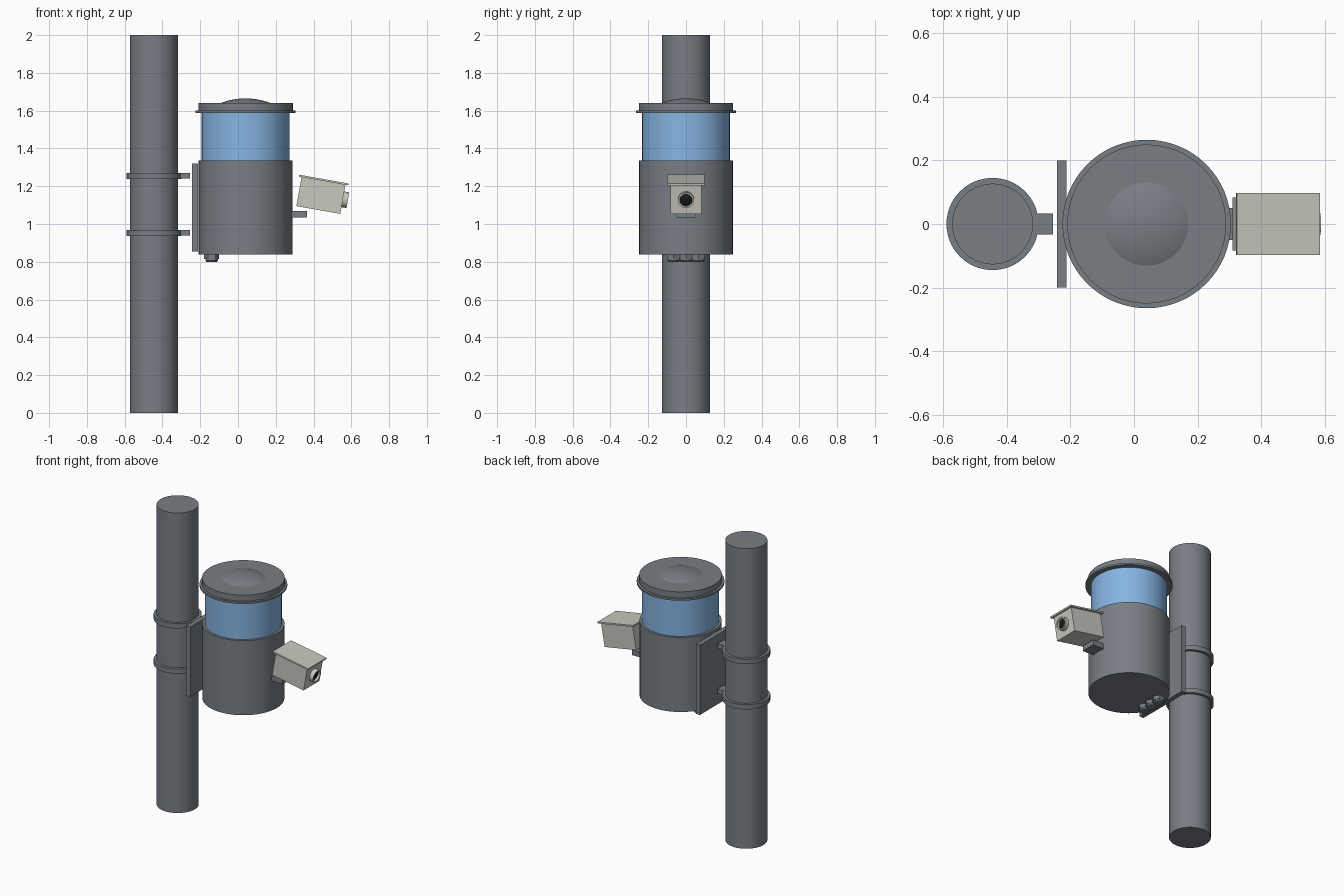
import bpy, bmesh
from math import radians, pi
from mathutils import Matrix, Vector

cube = bpy.data.objects.get("Cube")
if cube:
    bpy.data.objects.remove(cube, do_unlink=True)


def material(name, color):
    m = bpy.data.materials.new(name)
    m.use_nodes = True
    m.diffuse_color = (*color, 1)
    m.node_tree.nodes["Principled BSDF"].inputs["Base Color"].default_value = (*color, 1)
    return m


grey = material("steel grey", (0.19, 0.21, 0.235))
blue = material("blue glass", (0.24, 0.46, 0.76))
ivory = material("pale housing", (0.58, 0.58, 0.52))
black = material("lens black", (0.01, 0.01, 0.01))


def finish(name, bm, mat, frame=None):
    bmesh.ops.recalc_face_normals(bm, faces=bm.faces)
    mesh = bpy.data.meshes.new(name)
    bm.to_mesh(mesh)
    bm.free()
    mesh.materials.append(mat)
    obj = bpy.data.objects.new(name, mesh)
    bpy.context.collection.objects.link(obj)
    if frame:
        obj.matrix_world = frame
    bpy.ops.object.select_all(action='DESELECT')
    bpy.context.view_layer.objects.active = obj
    obj.select_set(True)
    bpy.ops.object.shade_smooth_by_angle(angle=radians(25))
    return obj


def box(name, lo, hi, mat, frame=None):
    lo, hi = Vector(lo), Vector(hi)
    bm = bmesh.new()
    bmesh.ops.create_cube(bm, size=1)
    bmesh.ops.scale(bm, vec=hi - lo, verts=bm.verts)
    bmesh.ops.translate(bm, vec=(lo + hi) / 2, verts=bm.verts)
    return finish(name, bm, mat, frame)


def lathe(name, profile, mat, frame, sides=64):
    """Spin (radius, height) points around the frame's z axis."""
    bm = bmesh.new()
    verts = [bm.verts.new((r, 0, z)) for r, z in profile]
    edges = [bm.edges.new(pair) for pair in zip(verts, verts[1:])]
    bmesh.ops.spin(bm, geom=verts + edges, cent=(0, 0, 0), axis=(0, 0, 1),
                   angle=2 * pi, steps=sides, use_merge=True)
    bmesh.ops.remove_doubles(bm, verts=bm.verts, dist=0.0001)
    return finish(name, bm, mat, frame)


def drum(name, r, z0, z1, mat, frame, sides=64):
    return lathe(name, [(0, z0), (r, z0), (r, z1), (0, z1)], mat, frame, sides)


# Pole with two clamps
pole = Matrix.Translation((-0.445, 0, 0))
drum("pole", 0.127, 0, 2, grey, pole)
for label, z in (("upper", 1.255), ("lower", 0.953)):
    lathe(label + "_clamp", [(0.12, z - 0.016), (0.145, z - 0.016),
                             (0.145, z + 0.016), (0.12, z + 0.016)], grey, pole)
    box(label + "_clamp_tab", (-0.32, -0.033, z - 0.015), (-0.255, 0.033, z + 0.015), grey)

# Mounting plate and main canister
box("mounting_plate", (-0.243, -0.2, 0.855), (-0.212, 0.2, 1.32), grey)
axis = Matrix.Translation((0.04, 0, 0))
drum("canister", 0.248, 0.838, 1.335, grey, axis)
drum("window_band", 0.232, 1.335, 1.59, blue, axis)
drum("lid_flange", 0.265, 1.588, 1.6, grey, axis)
drum("lid", 0.25, 1.6, 1.64, grey, axis)
lathe("lid_dome", [(0.135, 1.638), (0.12, 1.645), (0.09, 1.654),
                   (0.06, 1.66), (0.03, 1.664), (0, 1.665)], grey, axis)

# Cable glands underneath
for i in (-1, 0, 1):
    place = Matrix.Translation((-0.14, i * 0.065, 0))
    drum(f"gland_nut_{i + 2}", 0.04, 0.815, 0.84, grey, place, 6)
    lathe(f"gland_cap_{i + 2}", [(0, 0.8), (0.028, 0.8), (0.033, 0.806),
                                 (0.033, 0.816), (0, 0.816)], grey, place, 24)

# Camera arm and tilted camera housing
box("camera_arm", (0.28, -0.05, 1.035), (0.365, 0.05, 1.07), grey)
tilt = Matrix.Translation((0.439, 0, 1.151)) @ Matrix.Rotation(radians(10), 4, 'Y')
box("camera_housing", (-0.118, -0.083, -0.078), (0.118, 0.083, 0.078), ivory, tilt)
box("camera_roof", (-0.133, -0.097, 0.078), (0.133, 0.097, 0.088), ivory, tilt)
lens = tilt @ Matrix.Translation((0.118, 0, 0)) @ Matrix.Rotation(pi / 2, 4, 'Y')
lathe("lens_ring", [(0.042, -0.01), (0.042, 0.027), (0.033, 0.027), (0.033, -0.01)],
      ivory, lens, 32)
lathe("lens_glass", [(0.034, 0.008), (0.028, 0.015), (0.015, 0.021), (0, 0.023)],
      black, lens, 32)
